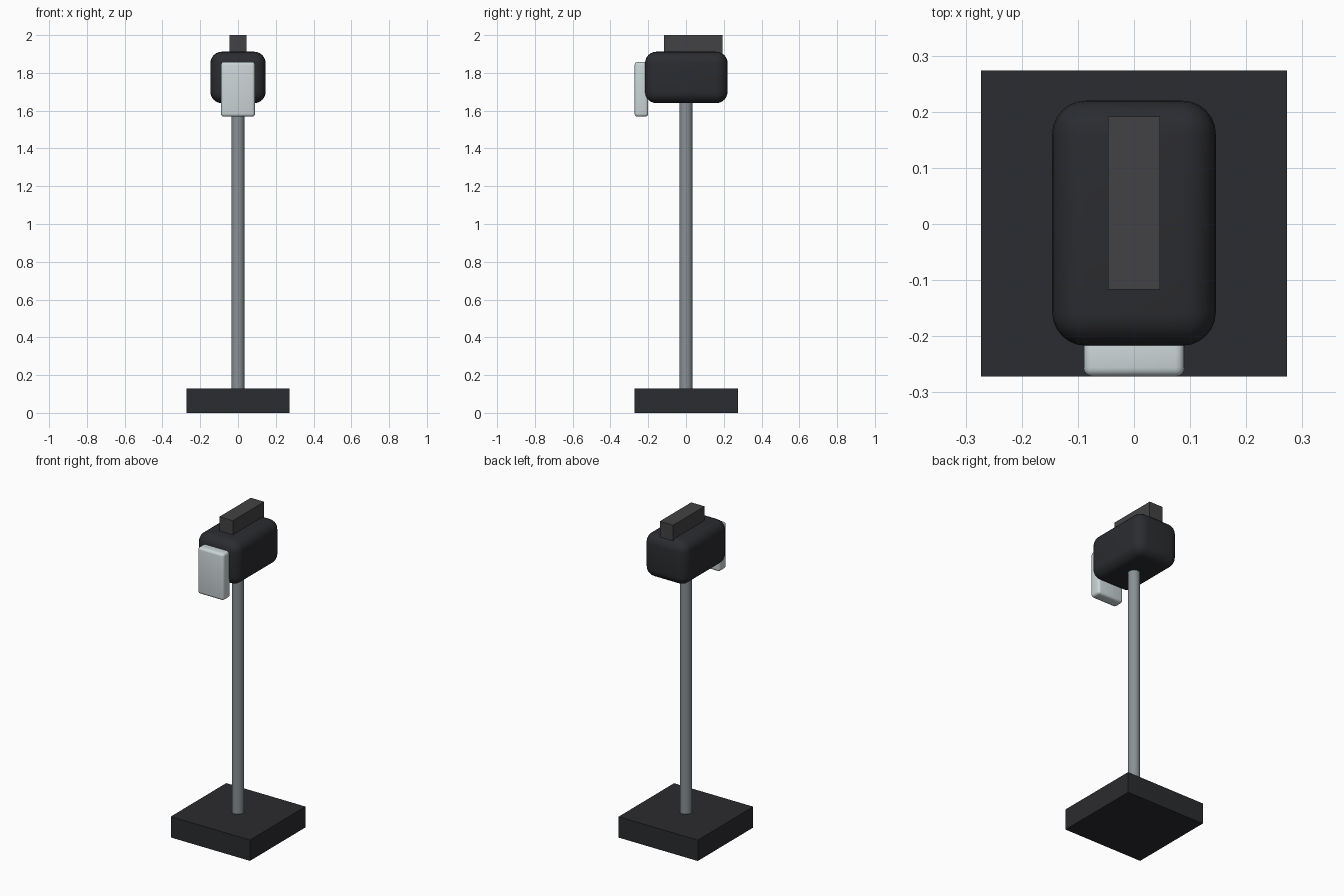
import bpy
from math import radians

if "Cube" in bpy.data.objects:
    bpy.data.objects.remove(bpy.data.objects["Cube"])


def material(name, rgb):
    mat = bpy.data.materials.new(name)
    mat.diffuse_color = (*rgb, 1)
    mat.use_nodes = True
    mat.node_tree.nodes["Principled BSDF"].inputs["Base Color"].default_value = mat.diffuse_color
    return mat


def box(name, lo, hi, mat, radius=0, segments=5):
    """Box between two corners, optionally with rounded edges."""
    bpy.ops.mesh.primitive_cube_add(size=1, location=[(a + b) / 2 for a, b in zip(lo, hi)])
    ob = bpy.context.object
    ob.name = name
    ob.scale = [b - a for a, b in zip(lo, hi)]
    bpy.ops.object.transform_apply(location=False, rotation=False, scale=True)
    ob.data.materials.append(mat)
    if radius:
        bevel = ob.modifiers.new("round_edges", 'BEVEL')
        bevel.width = radius
        bevel.segments = segments
        bpy.ops.object.modifier_apply(modifier=bevel.name)
        bpy.ops.object.shade_smooth_by_angle(angle=radians(35))
    return ob


black = material("black", (0.024, 0.025, 0.029))
charcoal = material("charcoal", (0.055, 0.055, 0.058))
steel = material("steel", (0.25, 0.28, 0.30))
pale = material("pale_grey", (0.60, 0.67, 0.68))

# Square foot
box("base", (-0.273, -0.272, 0), (0.273, 0.274, 0.13), black)

# Pole, running slightly into the base and head
bpy.ops.mesh.primitive_cylinder_add(vertices=24, radius=0.035, depth=1.58, location=(0, 0, 0.89))
pole = bpy.context.object
pole.name = "pole"
pole.data.materials.append(steel)
bpy.ops.object.shade_smooth_by_angle(angle=radians(35))

# Rounded head, front panel and top rail
box("head", (-0.146, -0.217, 1.64), (0.146, 0.22, 1.912), black, 0.06, 6)
box("front_panel", (-0.09, -0.272, 1.568), (0.09, -0.2, 1.858), pale, 0.016, 4)
box("top_rail", (-0.046, -0.117, 1.89), (0.046, 0.192, 2.0), charcoal)
